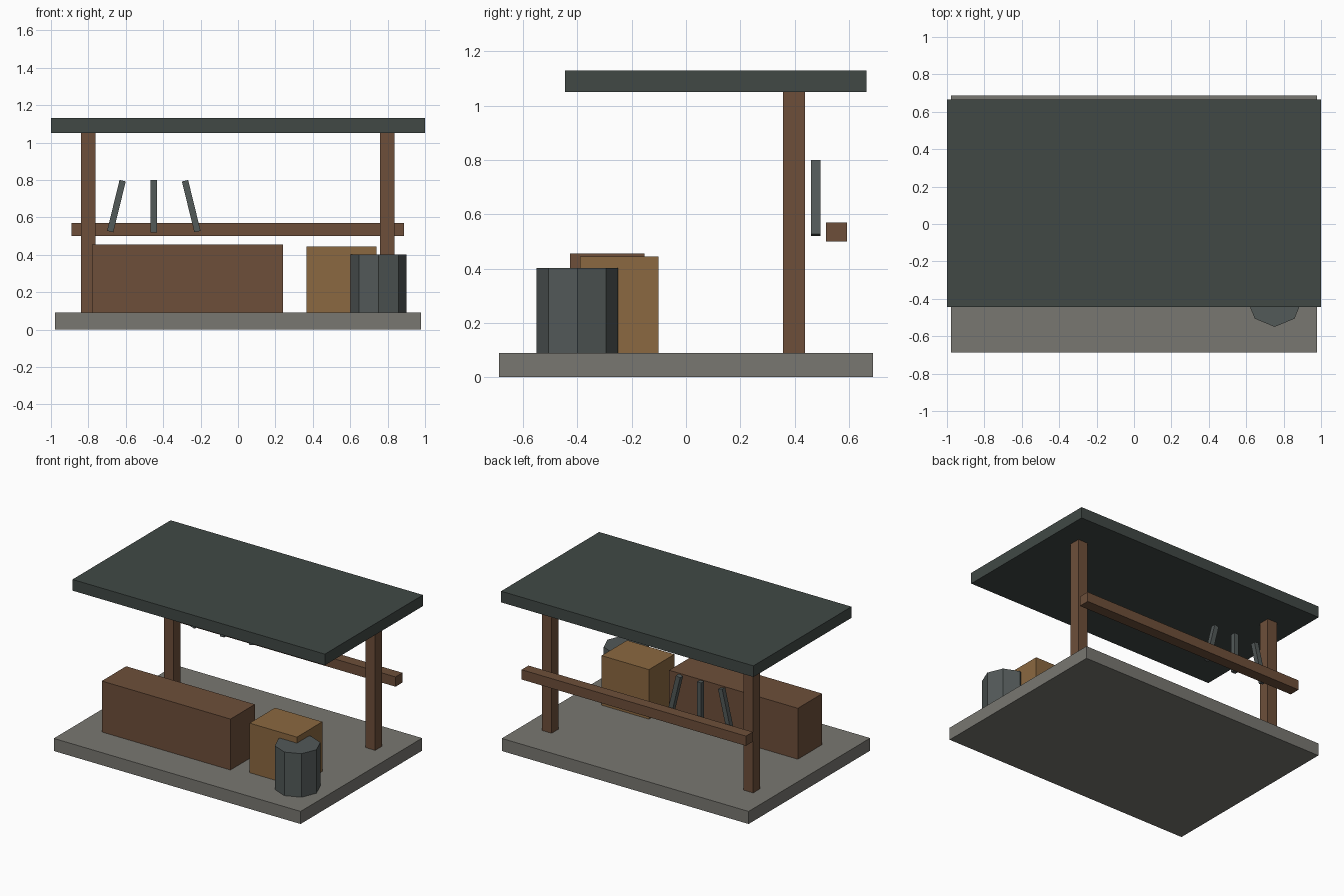
import bpy
import math

if "Cube" in bpy.data.objects:
    bpy.data.objects.remove(bpy.data.objects["Cube"])


def material(name, rgb):
    m = bpy.data.materials.new(name)
    m.diffuse_color = (*rgb, 1)
    m.use_nodes = True
    m.node_tree.nodes["Principled BSDF"].inputs["Base Color"].default_value = m.diffuse_color
    return m


stone = material("stone", (0.19, 0.185, 0.165))
wood = material("wood", (0.155, 0.078, 0.042))
crate_wood = material("crate_wood", (0.26, 0.14, 0.052))
roof_green = material("roof_green", (0.052, 0.066, 0.06))
metal = material("metal", (0.085, 0.1, 0.098))


def finish(name, mat):
    ob = bpy.context.object
    ob.name = name
    ob.data.materials.append(mat)
    return ob


def box(name, x, y, z, mat, tilt=0):
    """Box from (min, max) ranges, optionally tilted about y."""
    spans = (x, y, z)
    bpy.ops.mesh.primitive_cube_add(size=1, location=[(a + b) / 2 for a, b in spans],
                                    rotation=(0, tilt, 0))
    bpy.context.object.scale = [b - a for a, b in spans]
    return finish(name, mat)


# Floor slab and flat roof
box("floor_slab", (-0.978, 0.978), (-0.688, 0.688), (0, 0.09), stone)
box("roof", (-1, 1), (-0.445, 0.665), (1.05, 1.13), roof_green)

# Rear posts and the rail behind them
for side, cx in (("left", -0.8), ("right", 0.797)):
    box(side + "_post", (cx - 0.039, cx + 0.039), (0.358, 0.438), (0.09, 1.05), wood)
box("tool_rail", (-0.89, 0.888), (0.515, 0.593), (0.50, 0.57), wood)

# Workbench and crate
box("workbench", (-0.78, 0.24), (-0.428, -0.152), (0.09, 0.455), wood)
box("crate", (0.365, 0.74), (-0.39, -0.102), (0.09, 0.445), crate_wood)

# Octagonal barrel
bpy.ops.mesh.primitive_cylinder_add(vertices=8, radius=0.15, depth=0.312,
                                    location=(0.752, -0.4, 0.246))
finish("barrel", metal)

# Fanned tool handles
for i, tilt in enumerate((0.24, 0, -0.24)):
    cx = -0.65 + 0.2 * i
    box(f"tool_{i + 1}", (cx - 0.017, cx + 0.017), (0.461, 0.495), (0.52, 0.80), metal, tilt)
